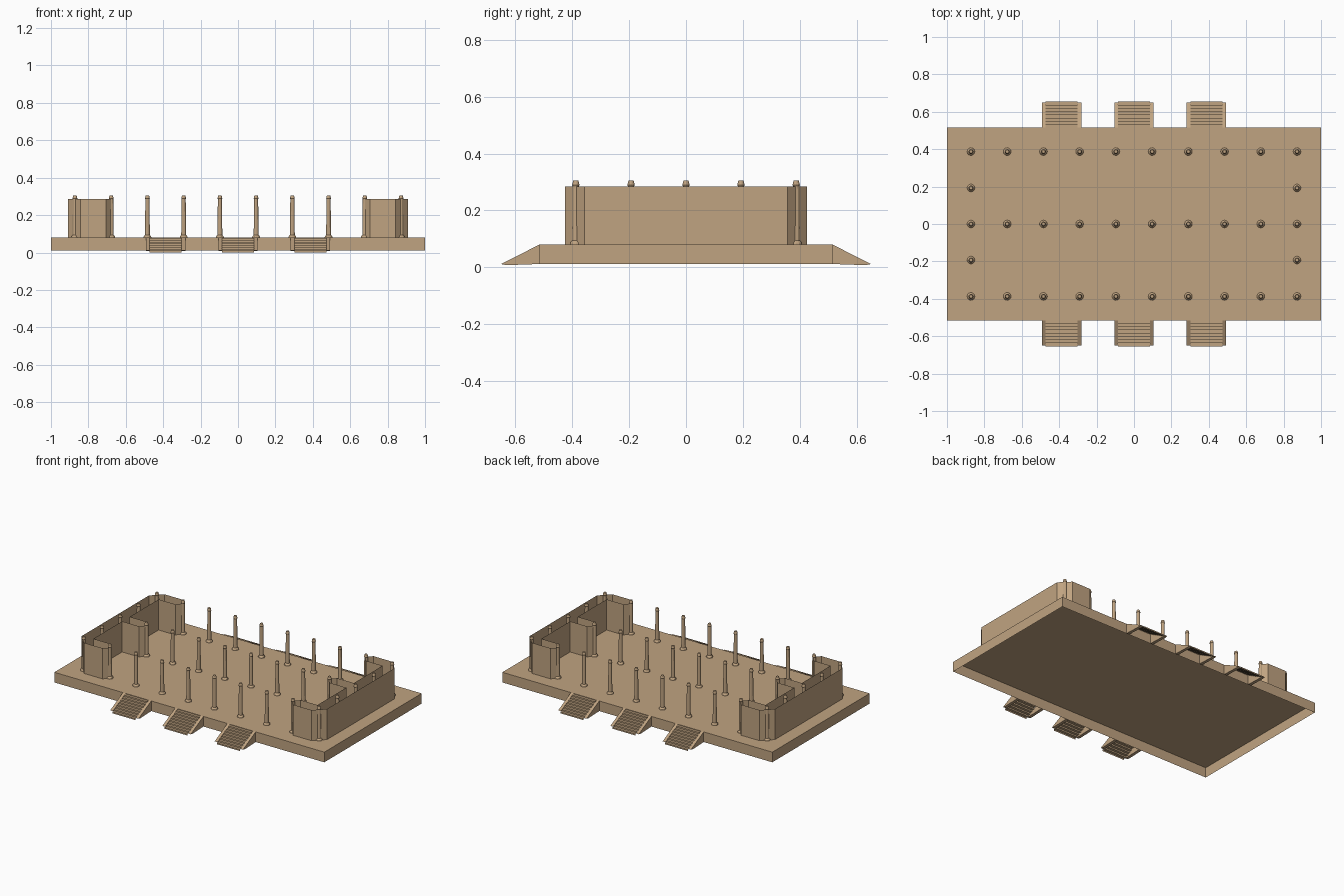
import bpy
import bmesh
import math

cube = bpy.data.objects.get("Cube")
if cube:
    bpy.data.objects.remove(cube, do_unlink=True)

tan = bpy.data.materials.new("sandstone_tan")
tan.use_nodes = True
colour = (0.53, 0.37, 0.22, 1)
tan.diffuse_color = colour
tan.node_tree.nodes["Principled BSDF"].inputs["Base Color"].default_value = colour
tan.node_tree.nodes["Principled BSDF"].inputs["Roughness"].default_value = 0.8

FLOOR = 0.08
DECK_Y = 0.515


def finish(bm, name):
    bmesh.ops.recalc_face_normals(bm, faces=bm.faces)
    mesh = bpy.data.meshes.new(name)
    bm.to_mesh(mesh)
    bm.free()
    mesh.materials.append(tan)
    obj = bpy.data.objects.new(name, mesh)
    bpy.context.collection.objects.link(obj)
    return obj


def extrude_strip(points, offset, closed=False):
    """Sweep a line of points along an offset into a sheet."""
    bm = bmesh.new()
    a = [bm.verts.new(p) for p in points]
    b = [bm.verts.new([c + d for c, d in zip(p, offset)]) for p in points]
    count = len(points)
    for i in range(count if closed else count - 1):
        j = (i + 1) % count
        bm.faces.new((a[i], a[j], b[j], b[i]))
    return bm, a, b


# Platform: shell open underneath
corners = [(-1, -DECK_Y), (1, -DECK_Y), (1, DECK_Y), (-1, DECK_Y)]
bm, low, high = extrude_strip([(x, y, 0.012) for x, y in corners],
                              (0, 0, FLOOR - 0.012), closed=True)
bm.faces.new(high)
finish(bm, "platform")


# Stairs: thin zigzag flight between two sloping cheeks
def stairs(x, side, name):
    steps = 8
    run, rise = 0.14 / steps, 0.076 / steps
    path = []
    for i in range(steps):
        y, z = DECK_Y + i * run, 0.076 - i * rise
        path += [(x - 0.085, side * y, z), (x - 0.085, side * (y + run), z)]
    path.append((x - 0.085, side * (DECK_Y + 0.14), 0))
    bm, _, _ = extrude_strip(path, (0.17, 0, 0))
    finish(bm, name + "_steps")
    for s in (-1, 1):
        edge = [(x + s * 0.085, side * y, z) for y, z in
                ((DECK_Y, FLOOR), (0.65, 0.012), (0.63, 0.008), (DECK_Y, 0.012))]
        bm, a, b = extrude_strip(edge, (s * 0.02, 0, 0), closed=True)
        bm.faces.new(a)
        bm.faces.new(b)
        finish(bm, name + ("_left_cheek" if s > 0 else "_right_cheek"))


for side, place in ((-1, "front"), (1, "back")):
    for x, part in ((-0.387, "right"), (0, "middle"), (0.387, "left")):
        stairs(x, side, f"{place}_{part}_stairs")


# Columns: turned profile with flared base and tapered top
def column(x, y, name):
    profile = [(0.021, FLOOR), (0.020, 0.086), (0.013, 0.094),
               (0.011, 0.285), (0.013, 0.289), (0.009, 0.305)]
    sides = 12
    bm = bmesh.new()
    rings = [[bm.verts.new((x + r * math.cos(i * math.tau / sides),
                            y + r * math.sin(i * math.tau / sides), z))
              for i in range(sides)] for r, z in profile]
    for a, b in zip(rings, rings[1:]):
        for i in range(sides):
            j = (i + 1) % sides
            bm.faces.new((a[i], a[j], b[j], b[i]))
    bm.faces.new(rings[-1])
    finish(bm, name)


spacing = 0.1937
for row, y in enumerate((-0.387, -0.193, 0, 0.193, 0.387)):
    for i in range(10):
        if row % 2 == 0 or i in (0, 9):
            column((i - 4.5) * spacing, y, f"column_{row + 1}_{i + 1}")

# End rooms: hollow three-armed walls with chamfered corners
half = [(0.91, -0.357), (0.842, -0.425), (0.706, -0.425), (0.67, -0.387),
        (0.706, -0.345), (0.83, -0.345), (0.83, -0.04), (0.706, -0.04),
        (0.67, 0)]
outline = half + [(x, -y) for x, y in reversed(half[:-1])]
for s, name in ((1, "left_room_wall"), (-1, "right_room_wall")):
    bm, _, _ = extrude_strip([(s * x, y, FLOOR) for x, y in outline],
                             (0, 0, 0.205), closed=True)
    finish(bm, name)
